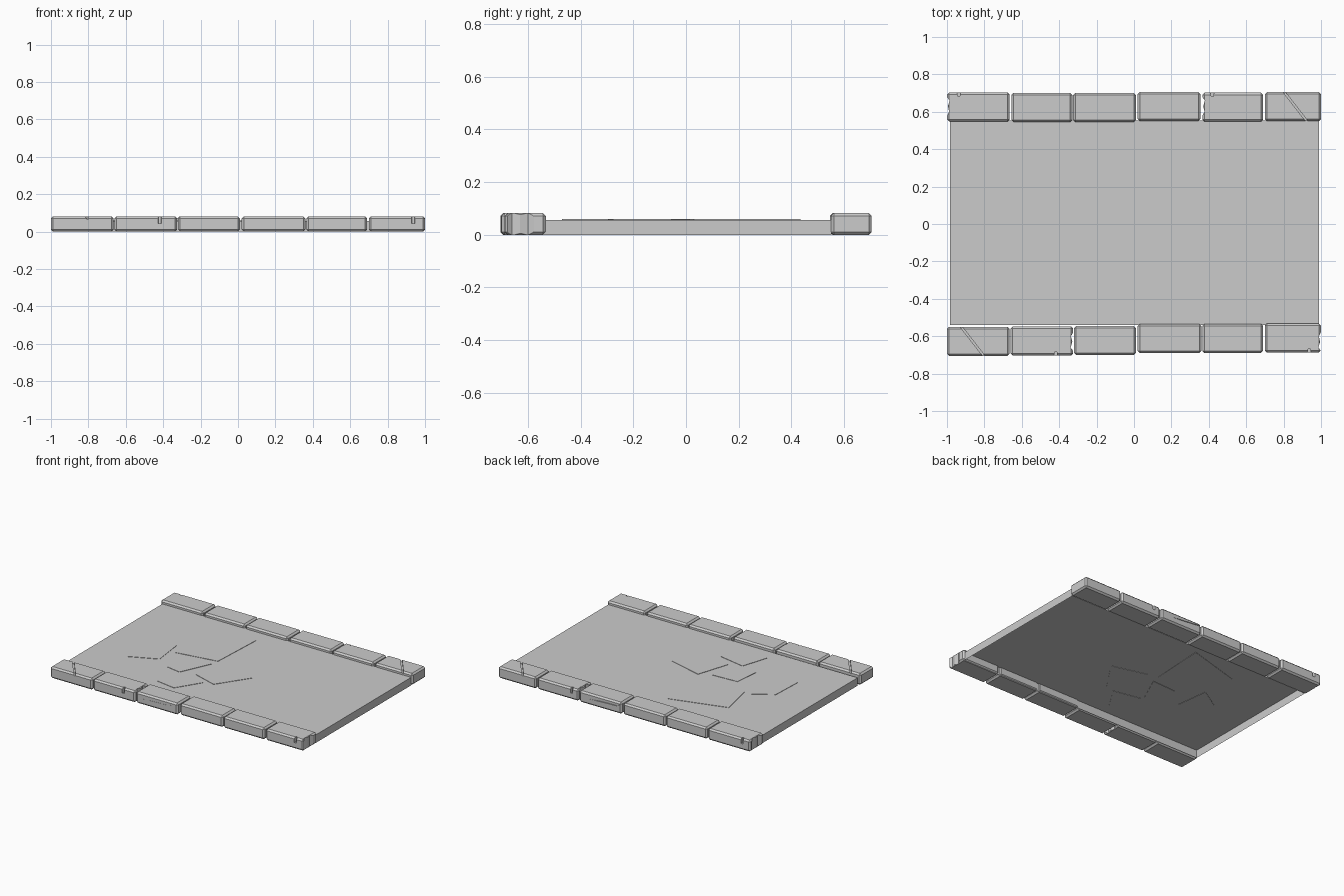
import bpy, bmesh
from math import pi
from mathutils import Matrix, Vector

if "Cube" in bpy.data.objects:
    bpy.data.objects.remove(bpy.data.objects["Cube"])


def make_object(name, bm):
    bmesh.ops.recalc_face_normals(bm, faces=bm.faces)
    mesh = bpy.data.meshes.new(name)
    bm.to_mesh(mesh)
    bm.free()
    ob = bpy.data.objects.new(name, mesh)
    bpy.context.collection.objects.link(ob)
    return ob


def prism(bm, outline, axis, lo, hi):
    """Extrude a 2D outline along z (xy outline) or y (xz outline)."""
    def place(p, d):
        return (p[0], p[1], d) if axis == 'z' else (p[0], d, p[1])
    a = [bm.verts.new(place(p, lo)) for p in outline]
    b = [bm.verts.new(place(p, hi)) for p in outline]
    n = len(outline)
    bm.faces.new(a)
    bm.faces.new(b[::-1])
    for i in range(n):
        bm.faces.new((a[i], a[(i + 1) % n], b[(i + 1) % n], b[i]))


def curb_row(name, spans, shifts, angle):
    """Row of bevelled stones along +y, then turned about z."""
    turn = Matrix.Rotation(angle, 4, 'Z')
    bm = bmesh.new()
    for (x0, x1), s in zip(spans, shifts):
        y0, y1 = 0.55 + s, 0.705 + s
        prism(bm, [(x0, y0), (x1, y0), (x1, y1), (x0, y1)], 'z', 0, 0.082)
    bmesh.ops.recalc_face_normals(bm, faces=bm.faces)
    bmesh.ops.bevel(bm, geom=bm.edges[:], offset=0.011, segments=1,
                    affect='EDGES', profile=0.5)
    bm.transform(turn)
    row = make_object(name, bm)

    # damage: worn ends, edge chips, diagonal crack, side crack
    bm = bmesh.new()
    for e in (spans[0][0], spans[4][0]):
        prism(bm, [(e - .004, .57), (e + .012, .60), (e + .005, .63),
                   (e + .014, .66), (e - .004, .685)], 'z', -.02, .1)
    for x, i in ((-.935, 0), (.42, 4)):
        y = .705 + shifts[i]
        prism(bm, [(x - .012, y + .01), (x - .008, y - .018), (x + .004, y - .02),
                   (x + .009, y + .01)], 'z', .045, .1)
    prism(bm, [(.785, .72), (.925, .54), (.938, .54), (.798, .72)], 'z', .068, .1)
    prism(bm, [(.025, .066), (.27, .043), (.15, .049), (.06, .051)],
          'y', .699, .73)
    bm.transform(turn)
    cutter = make_object(name + "_damage_cutter", bm)
    cutter.hide_render = True
    cutter.hide_viewport = True
    cutter.display_type = 'WIRE'
    mod = row.modifiers.new("damage", 'BOOLEAN')
    mod.operation = 'DIFFERENCE'
    mod.solver = 'EXACT'
    mod.object = cutter


# curb stones on both sides of the road
curb_row("back_curb",
         [(-1, -.665), (-.655, -.33), (-.325, .01), (.02, .355), (.365, .69), (.70, 1)],
         [-.002, -.004, -.004, 0, -.003, 0], 0)
curb_row("front_curb",
         [(-1, -.70), (-.69, -.365), (-.36, -.02), (-.01, .32), (.325, .66), (.665, 1)],
         [-.018, -.016, -.016, -.005, -.002, 0], pi)

# road slab, open underneath
bm = bmesh.new()
prism(bm, [(-.985, -.54), (.99, -.54), (.99, .553), (-.985, .553)], 'z', 0, .057)
bm.normal_update()
bmesh.ops.recalc_face_normals(bm, faces=bm.faces)
bottom = [f for f in bm.faces if f.calc_center_median().z < .001]
bmesh.ops.delete(bm, geom=bottom, context='FACES_ONLY')
make_object("road_slab", bm)

# barely raised paving patches
patches = [
    [(-.49, -.02), (-.18, .03), (-.16, .435), (-.565, .32)],
    [(-.71, -.25), (-.51, -.16), (-.54, .08), (-.70, -.02)],
    [(-.40, -.23), (-.29, -.25), (-.19, -.03), (-.38, -.04)],
    [(-.18, -.22), (0, -.277), (.15, -.055), (-.105, .014)],
    [(-.33, -.445), (-.18, -.47), (-.07, -.295), (-.27, -.255)],
]
bm = bmesh.new()
for p in patches:
    prism(bm, p, 'z', .055, .0595)
make_object("paving_patches", bm)
